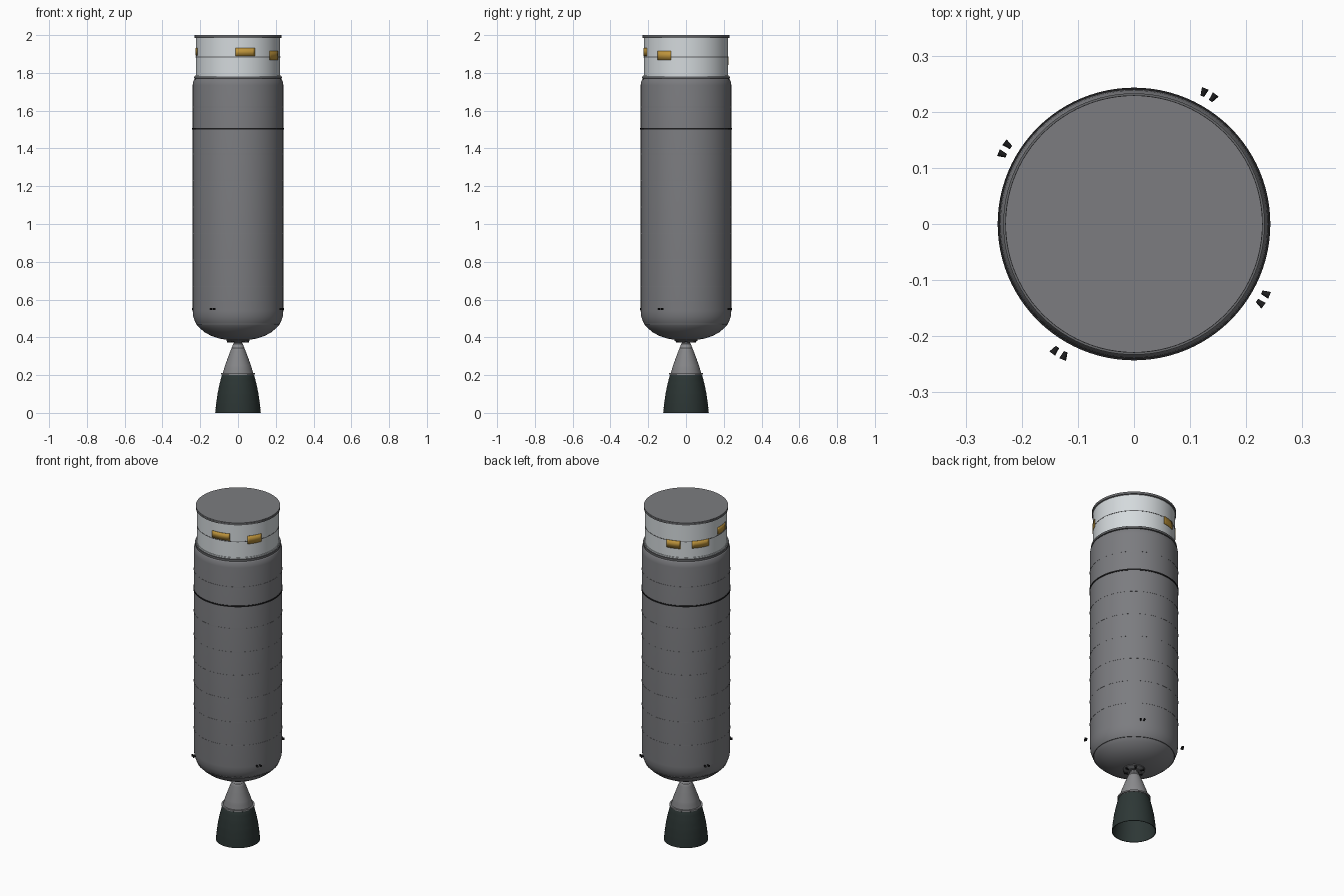
import bpy, bmesh, math
from mathutils import Matrix, Vector

cube = bpy.data.objects.get("Cube")
if cube:
    bpy.data.objects.remove(cube, do_unlink=True)


def material(name, r, g, b):
    m = bpy.data.materials.new(name)
    m.use_nodes = True
    m.diffuse_color = (r, g, b, 1)
    m.node_tree.nodes["Principled BSDF"].inputs["Base Color"].default_value = (r, g, b, 1)
    return m


TANK = material("tank_grey", 0.20, 0.202, 0.215)
WHITE = material("pale_grey", 0.66, 0.70, 0.72)
RIM = material("rim_grey", 0.13, 0.133, 0.14)
METAL = material("nozzle_grey", 0.25, 0.252, 0.262)
GREEN = material("dark_green", 0.026, 0.038, 0.036)
GOLD = material("gold_foil", 0.52, 0.30, 0.045)
BLACK = material("black", 0.012, 0.012, 0.013)


def finish(name, bm, mat, angle=30):
    bmesh.ops.recalc_face_normals(bm, faces=bm.faces)
    mesh = bpy.data.meshes.new(name)
    bm.to_mesh(mesh)
    bm.free()
    mesh.materials.append(mat)
    ob = bpy.data.objects.new(name, mesh)
    bpy.context.collection.objects.link(ob)
    bpy.ops.object.select_all(action='DESELECT')
    ob.select_set(True)
    bpy.context.view_layer.objects.active = ob
    bpy.ops.object.shade_smooth_by_angle(angle=math.radians(angle))
    return ob


def lathe(name, profile, mat, closed=False, sides=96, matrix=None, angle=30):
    """Spin (radius, height) points round z; closed joins last point to first."""
    bm = bmesh.new()
    verts = [bm.verts.new((r, 0, z)) for r, z in profile]
    pairs = list(zip(verts, verts[1:]))
    if closed:
        pairs.append((verts[-1], verts[0]))
    edges = [bm.edges.new(p) for p in pairs]
    bmesh.ops.spin(bm, geom=verts + edges, cent=(0, 0, 0), axis=(0, 0, 1),
                   angle=math.tau, steps=sides, use_merge=False)
    bmesh.ops.remove_doubles(bm, verts=bm.verts, dist=0.00001)
    if matrix:
        bm.transform(matrix)
    return finish(name, bm, mat, angle)


def band(name, r, z, height, depth, mat):
    """Thin hoop standing proud of radius r."""
    a, b = z - height / 2, z + height / 2
    return lathe(name, [(r - 0.004, a), (r + depth, a), (r + depth, b), (r - 0.004, b)], mat, True)


# Tank: shallow dome, barrel and rounded shoulder
R = 0.24
lower = [(0, 0.385), (0.06, 0.387), (0.10, 0.394), (0.14, 0.407), (0.175, 0.426),
         (0.203, 0.449), (0.216, 0.464), (0.228, 0.484), (0.237, 0.510), (R, 0.54)]
upper = [(R, 1.735), (0.238, 1.752), (0.233, 1.764), (0.225, 1.77), (0, 1.77)]
lathe("tank", lower + upper, TANK)

# Tank seams
band("tank_joint", R, 1.505, 0.008, 0.003, BLACK)
for i, z in enumerate([0.67, 0.81, 0.95, 1.09, 1.23, 1.37, 1.62]):
    band(f"tank_seam_{i}", R, z, 0.004, 0.0008, TANK)
band("dome_seam", 0.2195, 0.47, 0.004, 0.002, RIM)

# Upper collar with its rims and lid
lathe("collar", [(0.223, 1.765), (0.223, 1.99)], WHITE)
band("collar_base_flange", 0.223, 1.776, 0.012, 0.010, RIM)
band("collar_base_step", 0.223, 1.786, 0.008, 0.003, WHITE)
band("collar_seam", 0.223, 1.884, 0.004, 0.001, RIM)
lathe("top_lid", [(0.223, 1.984), (0.229, 1.988), (0.229, 2.0), (0, 2.0)], TANK)
band("top_rim", 0.228, 1.991, 0.010, 0.0015, RIM)


# Gold foil panels wrapped round the collar
def foil(name, azimuth, width, z, height):
    bm = bmesh.new()
    steps, r = 8, 0.2248
    rows = []
    for i in range(steps + 1):
        a = math.radians(azimuth + width * (i / steps - 0.5))
        rows.append([bm.verts.new((r * math.cos(a), r * math.sin(a), z + s * height / 2))
                     for s in (-1, 1)])
    for (a, b), (c, d) in zip(rows, rows[1:]):
        bm.faces.new((a, c, d, b))
    ob = finish(name, bm, GOLD)
    solid = ob.modifiers.new("thickness", 'SOLIDIFY')
    solid.thickness = 0.002
    solid.offset = 0


panels = [(280, 27, 1.91, 0.042), (329, 21, 1.893, 0.048), (107, 20, 1.865, 0.046),
          (146, 25, 1.866, 0.042), (186, 22, 1.912, 0.042)]
for i, p in enumerate(panels):
    foil(f"foil_panel_{i}", *p)

# Engine mount under the dome
lathe("engine_mount", [(0, 0.392), (0.06, 0.392), (0.06, 0.382), (0.045, 0.373), (0, 0.373)], RIM)
for i in range(6):
    a = math.tau * i / 6
    bm = bmesh.new()
    bmesh.ops.create_cube(bm, size=1, matrix=Matrix.Rotation(a, 4, 'Z')
                          @ Matrix.Translation((0.047, 0, 0.379))
                          @ Matrix.Diagonal((0.02, 0.012, 0.014, 1)))
    finish(f"mount_bracket_{i}", bm, BLACK)


# Nozzle: walls are open below, with shallow stiffening ridges
def wall(points, thick):
    return points + [(r - thick, z) for r, z in reversed(points)]


def ridged(points, count):
    out = []
    for (r0, z0), (r1, z1) in zip(points, points[1:]):
        for k in range(count):
            t, u = k / count, (k + 0.85) / count
            out.append((r0 + (r1 - r0) * t, z0 + (z1 - z0) * t))
            out.append((r0 + (r1 - r0) * u + 0.001, z0 + (z1 - z0) * u))
    return out + [points[-1]]


throat = [(0.02, 0.376), (0.034, 0.342), (0.052, 0.296), (0.07, 0.246), (0.083, 0.20)]
bell = [(0.085, 0.20), (0.098, 0.15), (0.108, 0.10), (0.115, 0.05), (0.12, 0.0)]
lathe("nozzle_throat", wall(ridged(throat, 3), 0.004), METAL, True, 64)
band("nozzle_flange", 0.084, 0.207, 0.008, 0.006, METAL)
lathe("nozzle_bell", wall(ridged(bell, 2), 0.004), GREEN, True, 64)
lathe("throat_plug", [(0, 0.33), (0.035, 0.33)], GREEN, False, 64)

# Four pairs of small thrusters, flaring outward
cone = [(0, 0), (0.0035, 0), (0.0065, 0.015), (0.005, 0.015), (0.0025, 0.003), (0, 0.003)]
for i, azimuth in enumerate((60, 150, 240, 330)):
    for side in (-1, 1):
        place = (Matrix.Rotation(math.radians(azimuth), 4, 'Z')
                 @ Matrix.Translation(Vector((0.258, side * 0.0085, 0.55)))
                 @ Matrix.Rotation(math.radians(side * 8), 4, 'Z')
                 @ Matrix.Rotation(math.pi / 2, 4, 'Y'))
        lathe(f"thruster_{i}_{'a' if side < 0 else 'b'}", cone, BLACK, False, 16, place)
